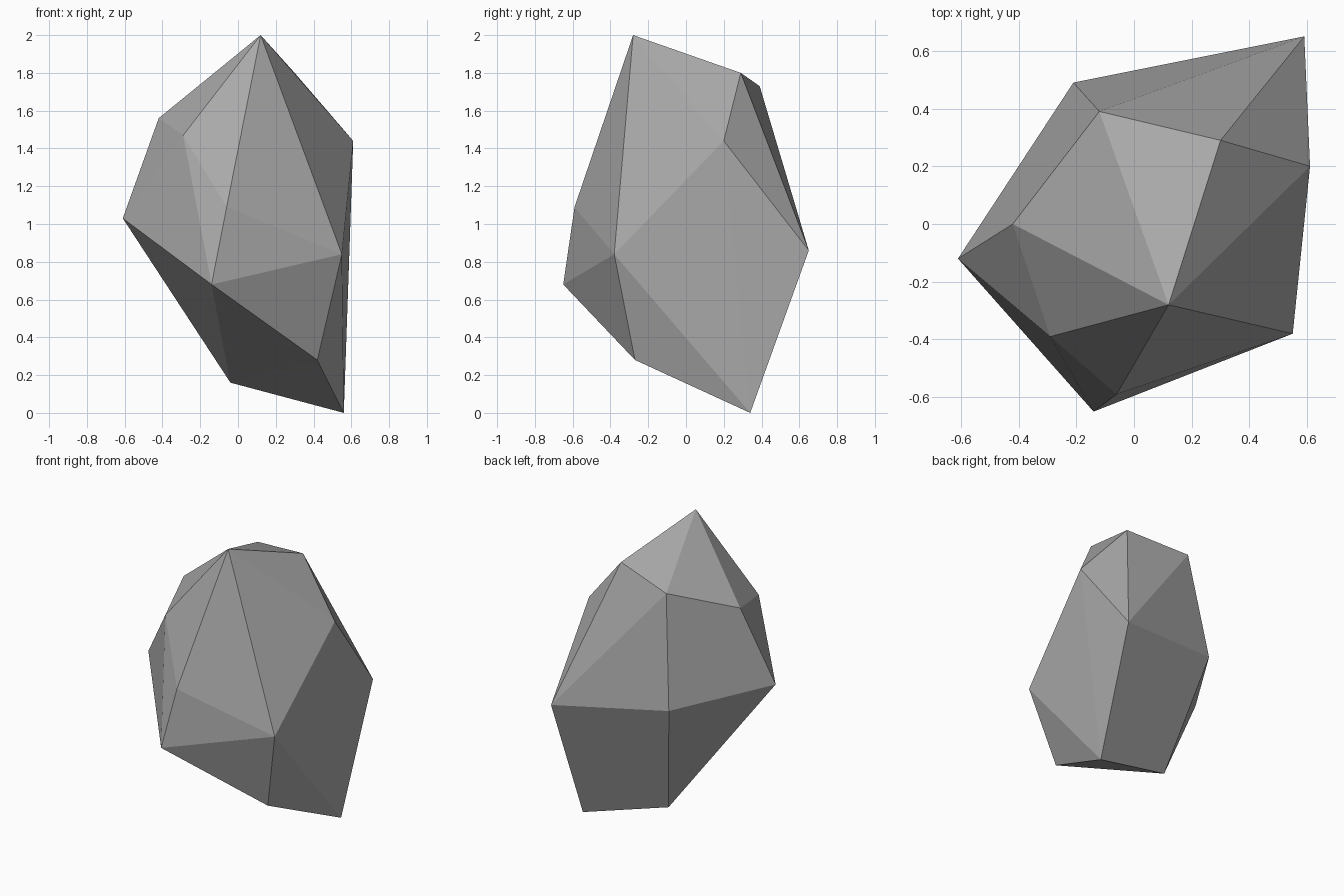
import bpy
import bmesh

# Remove the default cube only
cube = bpy.data.objects.get("Cube")
if cube:
    bpy.data.objects.remove(cube, do_unlink=True)


def flat_material(name, color):
    mat = bpy.data.materials.new(name)
    mat.use_nodes = True
    mat.diffuse_color = color
    shader = next(n for n in mat.node_tree.nodes if n.type == "BSDF_PRINCIPLED")
    shader.inputs["Base Color"].default_value = color
    shader.inputs["Roughness"].default_value = 1
    return mat


# Corners of the boulder, grouped by height
peak = [(.12, -.28, 2)]
shoulders = [(.3, .29, 1.8), (-.12, .39, 1.73), (-.42, 0, 1.56),
             (-.29, -.39, 1.47), (.61, .2, 1.44)]
waist = [(-.06, -.59, 1.09), (-.61, -.12, 1.03), (-.21, .49, .97),
         (.59, .65, .86), (.55, -.38, .84), (-.14, -.65, .68)]
foot = [(.42, -.27, .28), (-.04, .25, .16), (.56, .34, 0)]

# Wrap the corners in a faceted skin
bm = bmesh.new()
for corner in peak + shoulders + waist + foot:
    bm.verts.new(corner)
bmesh.ops.convex_hull(bm, input=bm.verts[:])
bmesh.ops.recalc_face_normals(bm, faces=bm.faces[:])
for face in bm.faces:
    face.smooth = False

mesh = bpy.data.meshes.new("boulder")
bm.to_mesh(mesh)
bm.free()
mesh.materials.append(flat_material("stone grey", (.4, .4, .4, 1)))
boulder = bpy.data.objects.new("boulder", mesh)
bpy.context.collection.objects.link(boulder)
